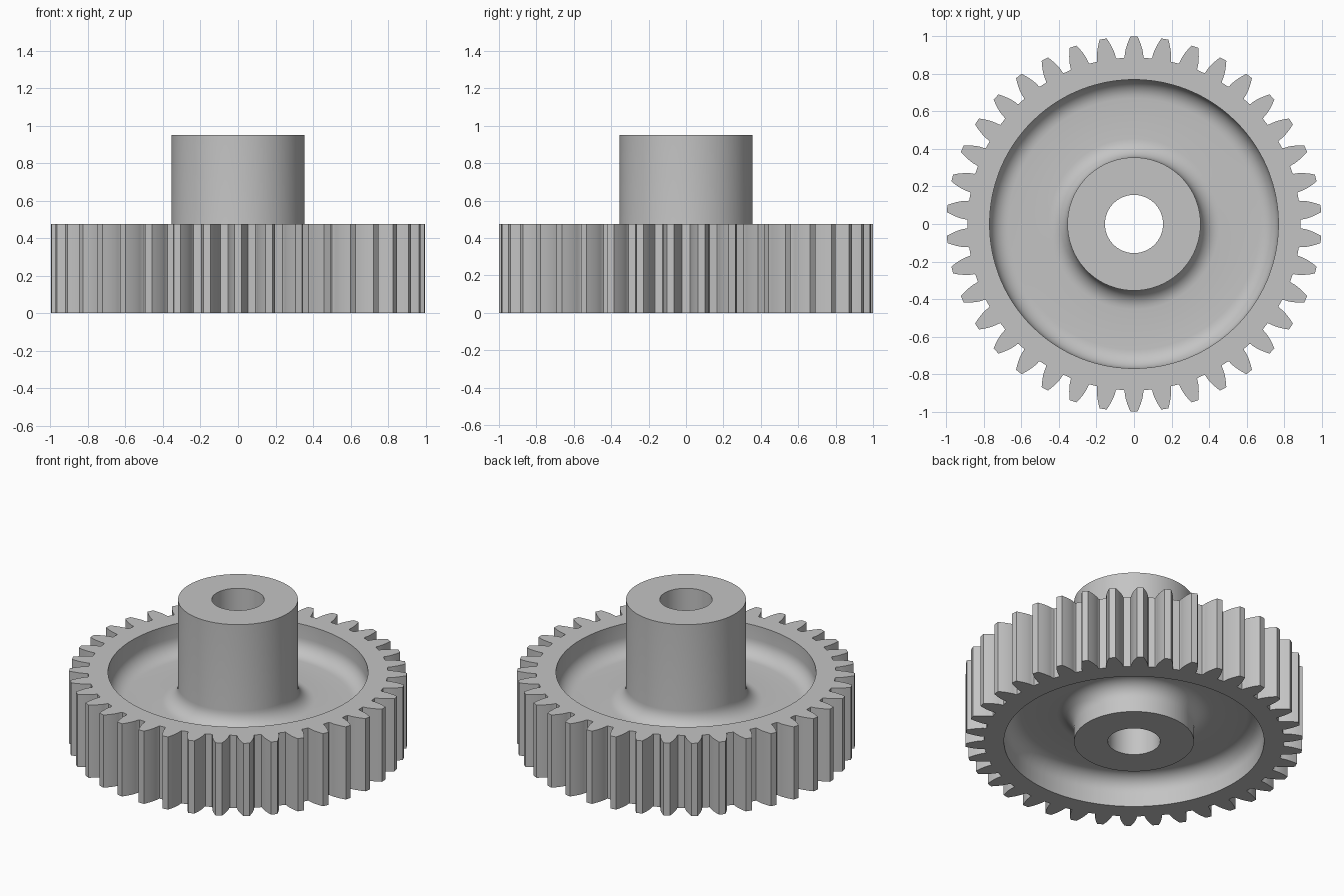
import bpy
import bmesh
from math import pi, sin, cos, tan, acos, radians

cube = bpy.data.objects.get("Cube")
if cube:
    bpy.data.objects.remove(cube, do_unlink=True)

# Main dimensions
TEETH = 38
TIP_R, PITCH_R, ROOT_R = 1.0, 0.95, 0.8875
BASE_R = PITCH_R * cos(radians(20))
RIM_R, HUB_R, BORE_R = 0.77, 0.355, 0.155
RIM_H, HUB_H = 0.475, 0.95
WEB_LOW, WEB_HIGH, FILLET = 0.19, 0.285, 0.1

steel = bpy.data.materials.new("grey steel")
steel.use_nodes = True
grey = (0.55, 0.55, 0.55, 1)
steel.diffuse_color = grey
steel.node_tree.nodes["Principled BSDF"].inputs["Base Color"].default_value = grey


def arc(r, z, start, end, steps=8):
    """Quarter fillet around a centre in the (radius, height) plane."""
    angles = [radians(start + (end - start) * i / steps) for i in range(steps + 1)]
    return [(r + FILLET * cos(a), z + FILLET * sin(a)) for a in angles]


def involute(a):
    return tan(a) - a


def tooth_half_angle(r):
    """Half the angular width of an involute tooth at radius r."""
    return pi / (2 * TEETH) + involute(radians(20)) - involute(acos(BASE_R / r))


def gear_outline():
    """Polar points (angle, radius) around all the teeth."""
    flank = [(0.060, ROOT_R)]
    for i in range(6):
        r = BASE_R + (TIP_R - BASE_R) * i / 5
        flank.append((tooth_half_angle(r), r))
    tooth = [(-a, r) for a, r in flank] + [(0, TIP_R)] + flank[::-1]
    return [(pi / 2 + 2 * pi * t / TEETH + a, r)
            for t in range(TEETH) for a, r in tooth]


# Section from the bottom of the rim, over the lower recess, bore and hub, to the rim top
section = [(RIM_R, 0)]
section += arc(RIM_R - FILLET, WEB_LOW - FILLET, 0, 90)
section += arc(HUB_R + FILLET, WEB_LOW - FILLET, 90, 180)
section += [(HUB_R, 0), (BORE_R, 0), (BORE_R, HUB_H), (HUB_R, HUB_H)]
section += arc(HUB_R + FILLET, WEB_HIGH + FILLET, 180, 270)
section += arc(RIM_R - FILLET, WEB_HIGH + FILLET, 270, 360)
section += [(RIM_R, RIM_H)]

# Sweep the section around the axis, closing it on the toothed outline
bm = bmesh.new()
columns = []
for angle, radius in gear_outline():
    loop = section + [(radius, RIM_H), (radius, 0)]
    columns.append([bm.verts.new((r * cos(angle), r * sin(angle), z)) for r, z in loop])

for i, col in enumerate(columns):
    nxt = columns[(i + 1) % len(columns)]
    for j in range(len(col)):
        k = (j + 1) % len(col)
        bm.faces.new((col[j], col[k], nxt[k], nxt[j]))

bmesh.ops.recalc_face_normals(bm, faces=bm.faces)
mesh = bpy.data.meshes.new("spur_gear")
bm.to_mesh(mesh)
bm.free()
mesh.materials.append(steel)

gear = bpy.data.objects.new("spur_gear", mesh)
bpy.context.collection.objects.link(gear)
bpy.context.view_layer.objects.active = gear
gear.select_set(True)
bpy.ops.object.shade_smooth_by_angle(angle=radians(30))
